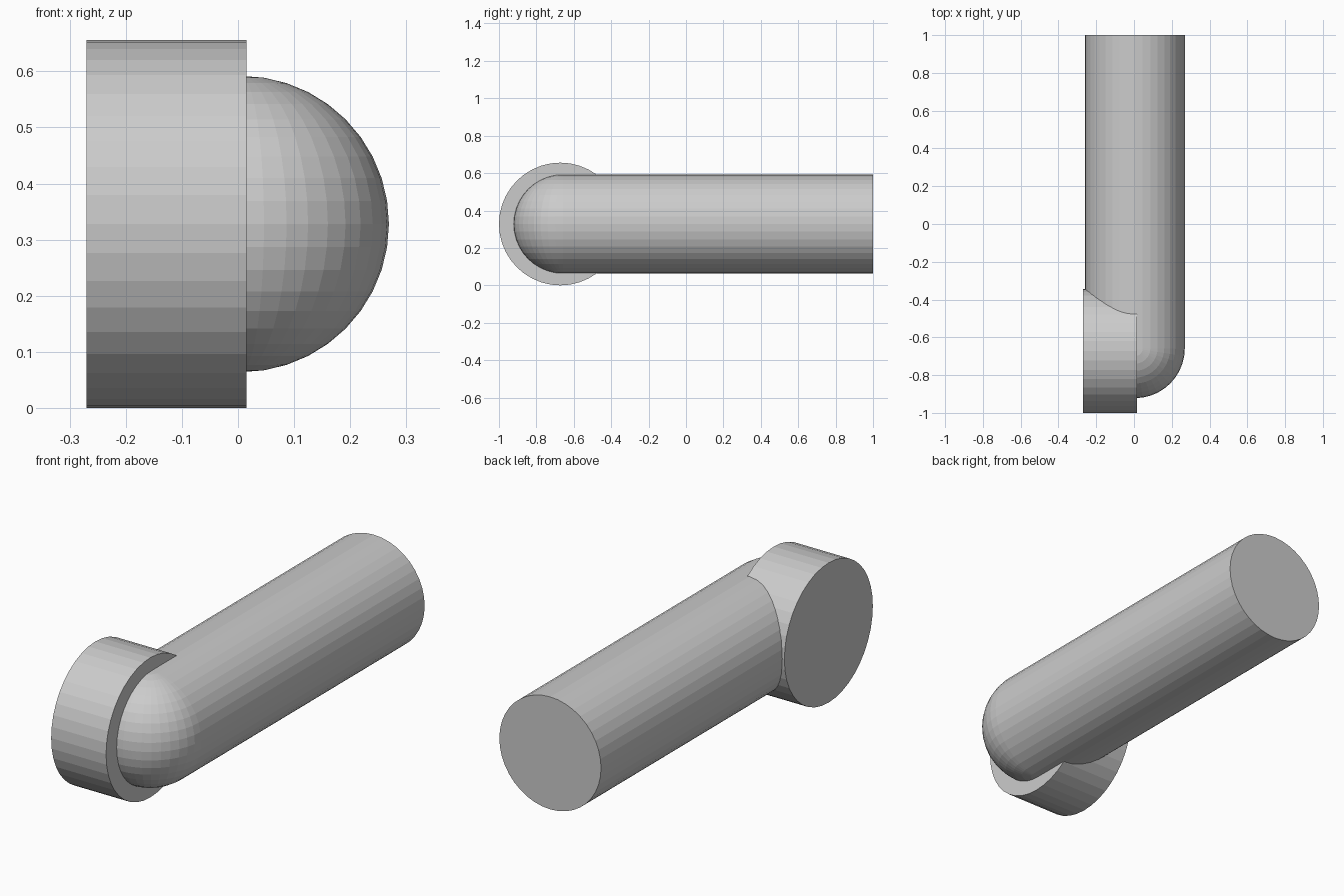
import bpy, bmesh, math
from mathutils import Matrix, Vector

if "Cube" in bpy.data.objects:
    bpy.data.objects.remove(bpy.data.objects["Cube"])

SIDES = 40


def make_object(name, bm):
    bmesh.ops.recalc_face_normals(bm, faces=bm.faces)
    mesh = bpy.data.meshes.new(name)
    bm.to_mesh(mesh)
    bm.free()
    obj = bpy.data.objects.new(name, mesh)
    bpy.context.collection.objects.link(obj)
    return obj


# Long round bar with a domed front end and a flat back end
bar_radius, bar_x, bar_z = 0.264, 0.005, 0.328
dome_y, back_y = -0.658, 1.0
bm = bmesh.new()
bmesh.ops.create_uvsphere(bm, u_segments=SIDES, v_segments=SIDES // 2, radius=bar_radius)
bmesh.ops.bisect_plane(bm, geom=bm.verts[:] + bm.edges[:] + bm.faces[:], dist=1e-5,
                       plane_co=(0, 0, 0), plane_no=(0, 1, 0), clear_outer=True)
rim = [e for e in bm.edges if e.is_boundary]
new = bmesh.ops.extrude_edge_only(bm, edges=rim)["geom"]
bmesh.ops.translate(bm, verts=[v for v in new if isinstance(v, bmesh.types.BMVert)],
                    vec=(0, back_y - dome_y, 0))
bmesh.ops.holes_fill(bm, edges=[e for e in bm.edges if e.is_boundary], sides=0)
bar = make_object("domed_bar", bm)
bar.location = (bar_x, dome_y, bar_z)

# Thick disc across the domed end, lying along x
disc_radius, disc_left, disc_right = 0.328, -0.270, 0.015
bm = bmesh.new()
bmesh.ops.create_cone(bm, cap_ends=True, segments=SIDES, radius1=disc_radius,
                      radius2=disc_radius, depth=disc_right - disc_left,
                      matrix=Matrix.Rotation(math.pi / 2, 4, 'Y'))
disc = make_object("end_disc", bm)
disc.location = ((disc_left + disc_right) / 2, -1 + disc_radius, disc_radius)
